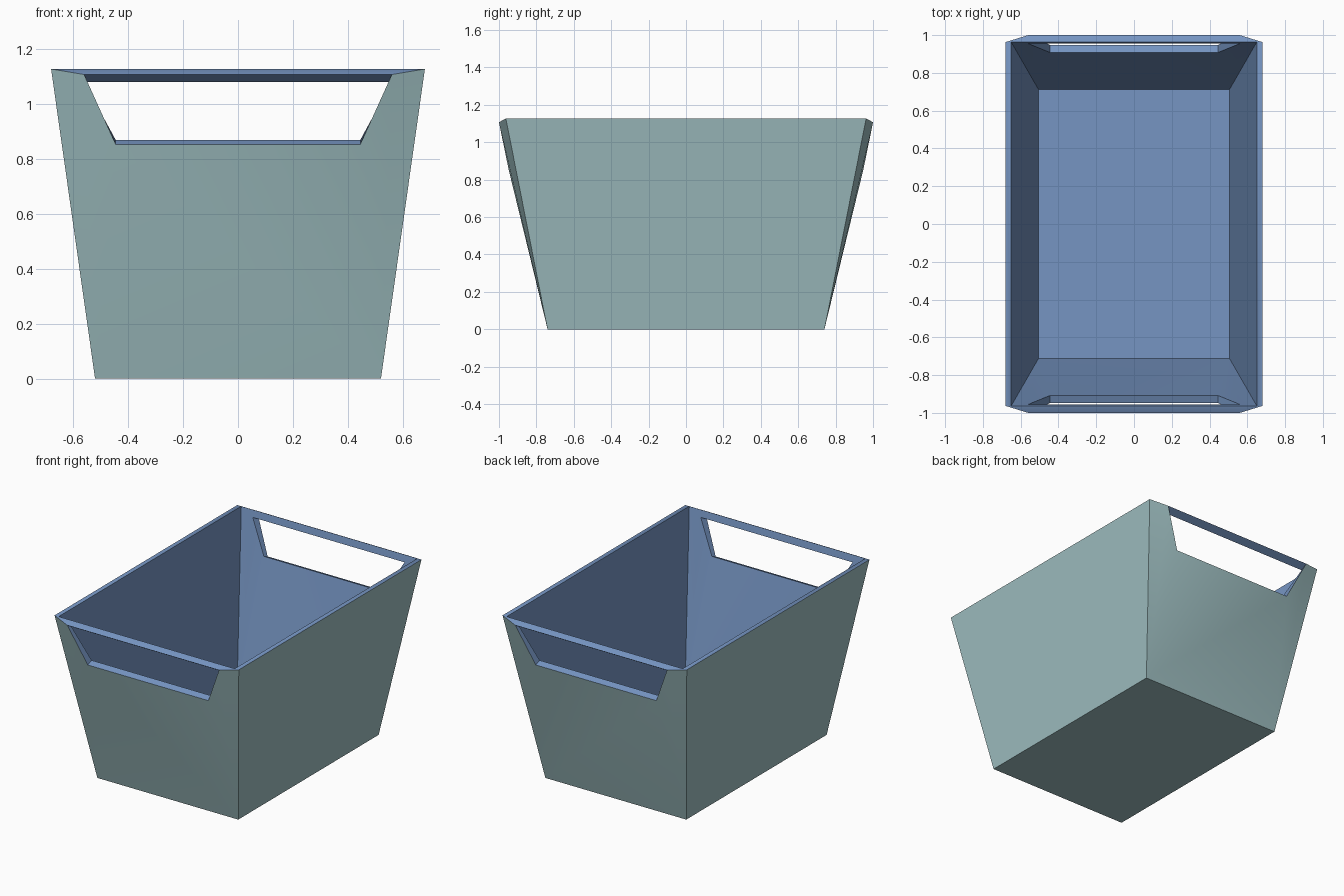
import bpy, bmesh, math

if "Cube" in bpy.data.objects:
    bpy.data.objects.remove(bpy.data.objects["Cube"])

def material(name, rgb):
    m = bpy.data.materials.new(name)
    m.diffuse_color = (*rgb, 1)
    m.use_nodes = True
    m.node_tree.nodes["Principled BSDF"].inputs["Base Color"].default_value = m.diffuse_color
    return m

# corner points of one quarter: outer shell (upper case), inner shell (lower case)
P = {
    "B": (0.52, 0.74, 0.0),     "b": (0.505, 0.711, 0.025),   # base corner
    "T": (0.68, 0.963, 1.127),  "t": (0.65, 0.963, 1.127),    # rim corner
    "H": (0.56, 1.0, 1.107),    "h": (0.56, 0.955, 1.08),     # handle hole, top
    "L": (0.445, 0.948, 0.853), "l": (0.445, 0.908, 0.869),   # handle hole, bottom
}
bm = bmesh.new()
V = {(k, sx, sy): bm.verts.new((x * sx, y * sy, z))
     for k, (x, y, z) in P.items() for sx in (1, -1) for sy in (1, -1)}

def face(keys, mat):
    bm.faces.new([V[k] for k in keys]).material_index = mat

for sy in (1, -1):
    # strips across each end: wall, inner wall, handle bar, hole ledge
    for a, b, mat in (("B", "L", 0), ("b", "l", 1), ("t", "h", 1),
                      ("t", "H", 1), ("H", "h", 1), ("L", "l", 1)):
        face([(a, 1, sy), (a, -1, sy), (b, -1, sy), (b, 1, sy)], mat)
    # pieces beside each hole: outer wall, inner wall, hole side, rim corner
    for sx in (1, -1):
        for names, mat in (("BLHT", 0), ("blht", 1), ("LHhl", 1), ("TtH", 1)):
            face([(n, sx, sy) for n in names], mat)

# long sides: outer wall, inner wall, rim
for sx in (1, -1):
    for a, b, mat in (("B", "T", 0), ("b", "t", 1), ("T", "t", 1)):
        face([(a, sx, 1), (a, sx, -1), (b, sx, -1), (b, sx, 1)], mat)

# base underside and inner floor
for n, mat in (("B", 0), ("b", 1)):
    face([(n, 1, 1), (n, -1, 1), (n, -1, -1), (n, 1, -1)], mat)

bmesh.ops.recalc_face_normals(bm, faces=bm.faces[:])
me = bpy.data.meshes.new("storage_bin")
bm.to_mesh(me)
bm.free()
me.materials.append(material("pale teal outside", (0.345, 0.52, 0.535)))
me.materials.append(material("blue inside", (0.18, 0.30, 0.54)))
ob = bpy.data.objects.new("storage_bin", me)
bpy.context.collection.objects.link(ob)
bpy.context.view_layer.objects.active = ob
ob.select_set(True)
bpy.ops.object.shade_smooth_by_angle(angle=math.radians(30))
